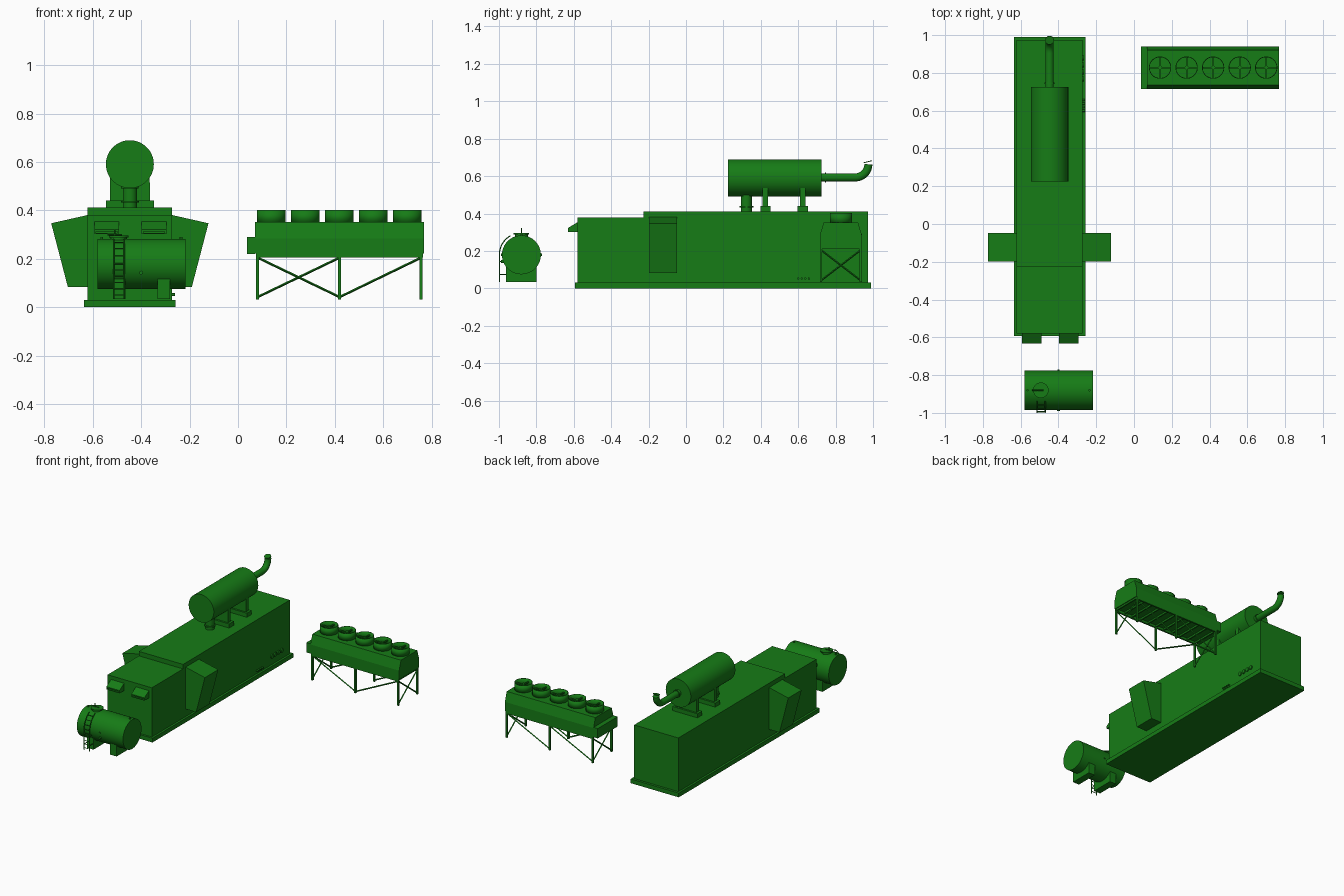
import bpy, bmesh, math
from mathutils import Vector

if "Cube" in bpy.data.objects:
    bpy.data.objects.remove(bpy.data.objects["Cube"])

green = bpy.data.materials.new("green_paint")
green.diffuse_color = (0.008, 0.2, 0.008, 1)
green.use_nodes = True
green.node_tree.nodes["Principled BSDF"].inputs["Base Color"].default_value = green.diffuse_color


def finish(name, bm, smooth=False):
    bmesh.ops.recalc_face_normals(bm, faces=bm.faces)
    me = bpy.data.meshes.new(name)
    bm.to_mesh(me)
    bm.free()
    if smooth:
        me.shade_smooth()
        me.set_sharp_from_angle(angle=math.radians(35))
    ob = bpy.data.objects.new(name, me)
    bpy.context.collection.objects.link(ob)
    me.materials.append(green)
    return ob


def prism(name, axis, lo, hi, profile):
    """Extrude a 2D profile along an axis: 'x' uses (y, z), 'y' (x, z), 'z' (x, y)."""
    bm = bmesh.new()
    place = {'x': lambda a, b, t: (t, a, b), 'y': lambda a, b, t: (a, t, b),
             'z': lambda a, b, t: (a, b, t)}[axis]
    ends = [[bm.verts.new(place(a, b, t)) for a, b in profile] for t in (lo, hi)]
    n = len(profile)
    for ring in ends:
        bm.faces.new(ring)
    for i in range(n):
        j = (i + 1) % n
        bm.faces.new((ends[0][i], ends[0][j], ends[1][j], ends[1][i]))
    return finish(name, bm)


def box(name, x0, x1, y0, y1, z0, z1):
    return prism(name, 'z', z0, z1, [(x0, y0), (x1, y0), (x1, y1), (x0, y1)])


def rod(name, a, b, r, sides=32, caps=True):
    a, b = Vector(a), Vector(b)
    bm = bmesh.new()
    bmesh.ops.create_cone(bm, cap_ends=caps, segments=sides, radius1=r, radius2=r,
                          depth=(b - a).length)
    rot = (b - a).to_track_quat('Z', 'Y').to_matrix()
    bmesh.ops.rotate(bm, verts=bm.verts, matrix=rot)
    bmesh.ops.translate(bm, verts=bm.verts, vec=(a + b) / 2)
    return finish(name, bm, sides > 6)


def pipe(name, pts, r, caps=True):
    cu = bpy.data.curves.new(name, 'CURVE')
    cu.dimensions = '3D'
    cu.bevel_depth, cu.bevel_resolution, cu.use_fill_caps = r, 5, caps
    sp = cu.splines.new('POLY')
    sp.points.add(len(pts) - 1)
    for p, co in zip(sp.points, pts):
        p.co = (*co, 1)
    sp.use_smooth = True
    ob = bpy.data.objects.new(name, cu)
    bpy.context.collection.objects.link(ob)
    cu.materials.append(green)
    return ob


CX = -0.447

# Generator enclosure: skid, stepped body
box("skid_base", CX - 0.189, CX + 0.189, -0.594, 0.99, 0, 0.03)
prism("enclosure_body", 'x', CX - 0.174, CX + 0.174,
      [(-0.58, 0.03), (0.973, 0.03), (0.973, 0.412), (-0.228, 0.412), (-0.228, 0.38), (-0.58, 0.38)])

# Air intake wings on both sides
for side, s in (("left", -1), ("right", 1)):
    prism("intake_wing_" + side, 'y', -0.198, -0.048,
          [(CX + s * a, z) for a, z in ((0.17, 0.083), (0.256, 0.083), (0.325, 0.347), (0.17, 0.382))])

# Front vent hoods, open toward the front underside
for side, x0 in (("left", -0.594), ("right", -0.398)):
    x1 = x0 + 0.103
    prism("vent_hood_" + side, 'x', x0, x1,
          [(-0.578, 0.355), (-0.632, 0.322), (-0.632, 0.314), (-0.578, 0.345)])
    for k, x in enumerate((x0, x1 - 0.008)):
        prism(f"vent_hood_cheek_{side}_{k}", 'x', x, x + 0.008,
              [(-0.578, 0.35), (-0.632, 0.318), (-0.632, 0.304), (-0.578, 0.304)])
    box("vent_hood_sill_" + side, x0, x1, -0.632, -0.578, 0.302, 0.307)

# Pipe ports on the right side
for i in range(4):
    y = 0.768 + 0.037 * i
    rod(f"pipe_port_{i}", (-0.28, y, 0.09), (-0.265, y, 0.09), 0.014, 20)
    y = 0.6 + 0.019 * i
    rod(f"small_port_{i}", (-0.28, y, 0.052), (-0.26, y, 0.052), 0.006, 12)

# Exhaust silencer, inlet and saddles
rod("silencer", (CX, 0.225, 0.591), (CX, 0.725, 0.591), 0.099, 64)
rod("silencer_inlet", (CX, 0.323, 0.41), (CX, 0.323, 0.52), 0.029, 32)
rod("inlet_flange", (CX, 0.323, 0.432), (CX, 0.323, 0.44), 0.037, 32)
rod("inlet_collar", (CX, 0.323, 0.49), (CX, 0.323, 0.498), 0.036, 32)
arc = [(CX + 0.099 * math.sin(a), 0.591 - 0.099 * math.cos(a))
       for a in [math.radians(-56 + 112 * k / 14) for k in range(15)]]
for i, y in enumerate((0.424, 0.624)):
    box(f"saddle_foot_{i}", CX - 0.099, CX + 0.099, y - 0.027, y + 0.027, 0.41, 0.441)
    prism(f"saddle_{i}", 'y', y - 0.014, y + 0.014,
          [(CX + 0.083, 0.441), (CX - 0.083, 0.441)] + arc)

# Tail pipe with rain flap
bend = [(CX, 0.905 + 0.07 * math.sin(a), 0.663 - 0.07 * math.cos(a))
        for a in [math.radians(90 * k / 10) for k in range(11)]]
pipe("tail_pipe", [(CX, 0.72, 0.593)] + bend, 0.022)
rod("tail_flange", (CX, 0.742, 0.593), (CX, 0.748, 0.593), 0.027, 24)
rod("rain_flap", (CX, 0.973, 0.675), (CX, 0.972, 0.679), 0.023, 24)

# Fuel tank on two saddles
TY, TZ = -0.88, 0.179
rod("fuel_tank", (-0.58, TY, TZ), (-0.217, TY, TZ), 0.104, 64)
for side, x0 in (("left", -0.515), ("right", -0.333)):
    box("tank_saddle_" + side, x0, x0 + 0.051, -0.963, -0.8, 0.035, 0.125)
rod("manway_neck", (-0.493, TY, 0.27), (-0.493, TY, 0.291), 0.034, 32)
rod("manway_lid", (-0.493, TY, 0.289), (-0.493, TY, 0.296), 0.041, 32)
rod("vent_pipe", (-0.51, TY, 0.296), (-0.51, TY, 0.322), 0.003, 8)
rod("lid_handle", (-0.54, TY, 0.3), (-0.48, TY, 0.3), 0.003, 8)
rod("drain_nozzle", (-0.4, -0.99, 0.143), (-0.4, -0.96, 0.143), 0.008, 16)
for k, y in enumerate((-0.984, -0.776)):
    rod(f"tank_lug_{k}", (-0.4, y - 0.005, TZ), (-0.4, y + 0.005, TZ), 0.006, 12)
for k, x in enumerate((-0.563, -0.235)):
    rod(f"lifting_eye_{k}", (x, TY, 0.28), (x, TY, 0.291), 0.006, 12)

# Tank ladder curving over the shell
over = [(TY - 0.118 * math.cos(a), TZ + 0.118 * math.sin(a))
        for a in [math.radians(5 + 55 * k / 10) for k in range(11)]]
path = [(-0.997, 0.035)] + over
for k, x in enumerate((-0.514, -0.47)):
    pipe(f"ladder_rail_{k}", [(x, y, z) for y, z in path], 0.003)
    for z, y1 in ((0.075, -0.955), (0.143, -0.97)):
        rod(f"ladder_bracket_{k}_{z}", (x, -0.997, z), (x, y1, z), 0.003, 6)
rungs = [(-0.997, 0.05 + 0.026 * k) for k in range(6)] + over[2::3]
for k, (y, z) in enumerate(rungs):
    rod(f"ladder_rung_{k}", (-0.514, y, z), (-0.47, y, z), 0.0025, 6)

# Remote radiator: chamfered casing, header box, base frame
RY = 0.828
prism("radiator_casing", 'x', 0.07, 0.768,
      [(RY - 0.112, 0.222), (RY + 0.112, 0.222), (RY + 0.112, 0.285), (RY + 0.092, 0.352),
       (RY - 0.092, 0.352), (RY - 0.112, 0.285)])
box("radiator_header", 0.037, 0.07, RY - 0.112, RY + 0.112, 0.22, 0.29)
for k, y in enumerate((RY - 0.106, RY + 0.106)):
    box(f"frame_rail_{k}", 0.075, 0.764, y - 0.006, y + 0.006, 0.205, 0.222)
for k in range(11):
    x = 0.075 + 0.0677 * k
    box(f"frame_crossbar_{k}", x, x + 0.01, RY - 0.1, RY + 0.1, 0.21, 0.222)

# Five fans: shroud, hub and crossed blades
for i in range(5):
    x = 0.138 + 0.1405 * i
    ring = rod(f"fan_shroud_{i}", (x, RY, 0.345), (x, RY, 0.402), 0.059, 40, caps=False)
    m = ring.modifiers.new("wall", 'SOLIDIFY')
    m.thickness, m.offset = 0.004, -1
    rod(f"fan_hub_{i}", (x, RY, 0.365), (x, RY, 0.392), 0.01, 16)
    box(f"fan_blade_x_{i}", x - 0.056, x + 0.056, RY - 0.004, RY + 0.004, 0.378, 0.386)
    box(f"fan_blade_y_{i}", x - 0.004, x + 0.004, RY - 0.056, RY + 0.056, 0.378, 0.386)

# Radiator legs and diagonal bracing
LX = (0.081, 0.42, 0.757)
lo, hi = 0.042, 0.205
for row, y, first in (("front", RY - 0.106, (hi, lo)), ("back", RY + 0.106, (lo, hi))):
    for k, x in enumerate(LX):
        box(f"radiator_leg_{row}_{k}", x - 0.006, x + 0.006, y - 0.006, y + 0.006, 0.033, 0.21)
    rod(f"brace_{row}_0", (LX[0], y, first[0]), (LX[1], y, first[1]), 0.005, 4)
    rod(f"brace_{row}_1", (LX[1], y, lo), (LX[2], y, hi), 0.005, 4)
for k, x in enumerate((LX[0], LX[2])):
    for d, (a, b) in enumerate(((lo, hi), (hi, lo))):
        rod(f"end_brace_{k}_{d}", (x, RY - 0.106, a), (x, RY + 0.106, b), 0.005, 4)
